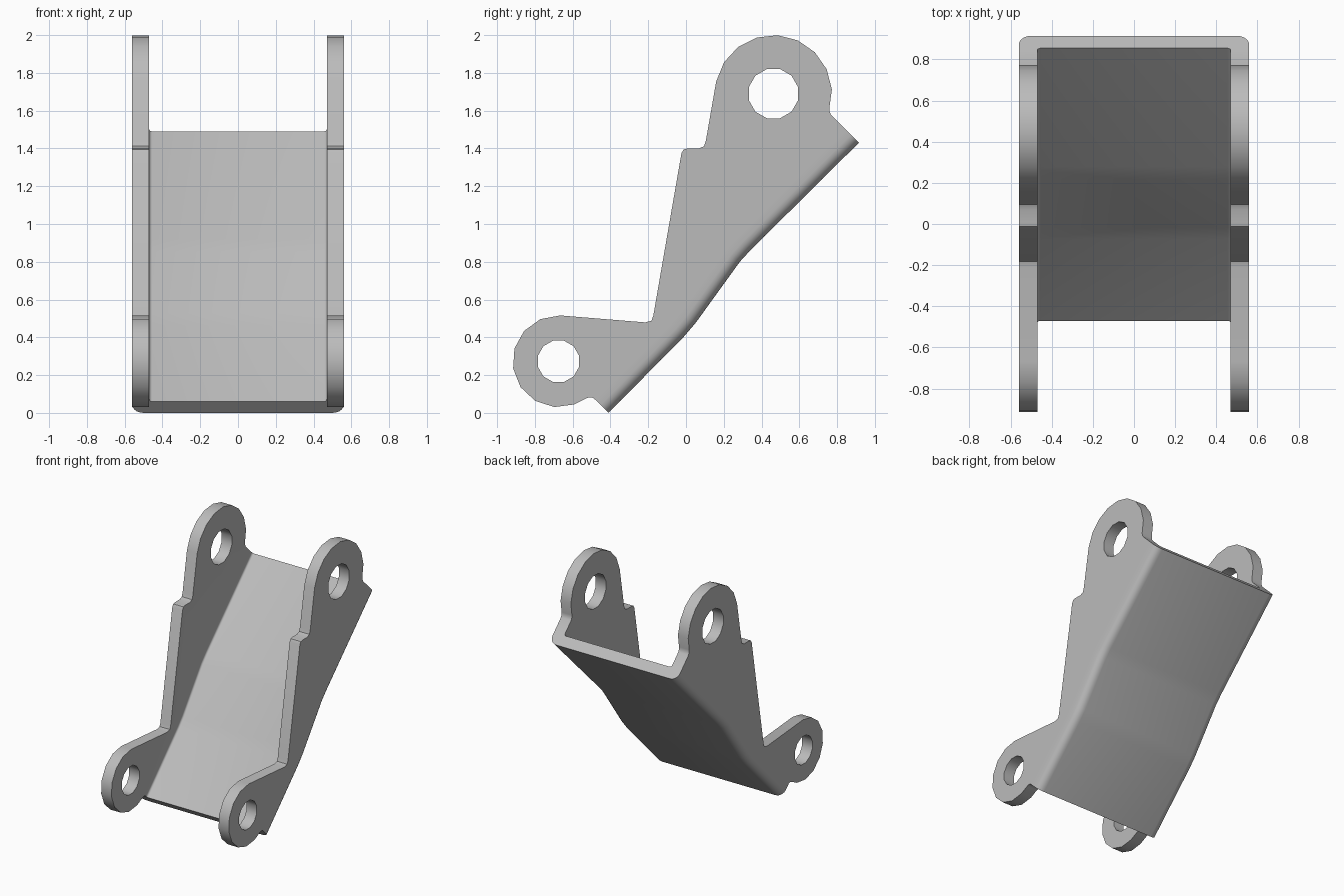
import bpy, bmesh
from math import cos, sin, radians
from mathutils import Vector

if "Cube" in bpy.data.objects:
    bpy.data.objects.remove(bpy.data.objects["Cube"])

XI, XO = 0.47, 0.56      # inner and outer side plate faces
T, D = 0.085, 0.10       # floor thickness, depth where floor meets the side plates


def arc(cx, cy, r, a0, a1, n):
    return [(cx + r * cos(radians(a0 + (a1 - a0) * i / n)),
             cy + r * sin(radians(a0 + (a1 - a0) * i / n))) for i in range(n + 1)]


# Outer back line of the folded floor (y, z), with softened bends
path = [Vector(p) for p in [(-0.41, 0), (-0.01, 0.405), (0.05, 0.475),
                            (0.285, 0.80), (0.34, 0.86), (0.915, 1.43)]]


def offset(d):
    """Path moved inwards by d, mitred at the bends."""
    normals = []
    for a, b in zip(path, path[1:]):
        t = (b - a).normalized()
        normals.append(Vector((-t.y, t.x)))
    out = []
    for i, p in enumerate(path):
        n1, n2 = normals[max(i - 1, 0)], normals[min(i, len(normals) - 1)]
        out.append(p + (n1 + n2) * (d / (1 + n1.dot(n2))))
    return out


bm = bmesh.new()

# Side plate outline: fold line, upper eye, stepped front edge, lower eye
fold = [tuple(p) for p in offset(D)]
outline = fold + [(0.768, 1.577), (0.76, 1.595), (0.759, 1.615)]
outline += arc(0.463, 1.69, 0.31, 4, 168, 8)
outline += [(0.105, 1.44), (0.095, 1.412), (0.07, 1.40), (0.01, 1.40),
            (-0.012, 1.395), (-0.024, 1.375), (-0.173, 0.515),
            (-0.183, 0.488), (-0.215, 0.479)]
outline += arc(-0.675, 0.273, 0.243, 88, 290, 8)
outline += [(-0.525, 0.078), (-0.508, 0.083), (-0.49, 0.079)]
holes = [arc(0.463, 1.69, 0.135, 15, 345, 11), arc(-0.675, 0.273, 0.113, 15, 345, 11)]

for s in (1, -1):
    layers = []
    for x in (s * XI, s * XO):
        loops, edges = [], []
        for pts in [outline] + holes:
            vs = [bm.verts.new((x, y, z)) for y, z in pts]
            edges += [bm.edges.new((vs[i - 1], vs[i])) for i in range(len(vs))]
            loops.append(vs)
        bmesh.ops.triangle_fill(bm, edges=edges, use_beauty=True, normal=(s, 0, 0))
        layers.append(loops)
    for k, (a, b) in enumerate(zip(*layers)):
        for i in range(len(a)):
            j = (i + 1) % len(a)
            if k == 0 and j and j < len(fold):
                continue              # open along the fold, joined to the floor
            bm.faces.new((a[i], a[j], b[j], b[i]))

# Floor cross-section (x, depth): rounded outer corners, small inner fillets
half = [(XO, D)] + arc(XO - 0.06, 0.06, 0.06, 0, -90, 5)
inner = [(XI - 0.015 + 0.015 * cos(radians(a)), D - 0.015 * sin(radians(a)))
         for a in (90, 60, 30, 0)]
section = half + [(-x, d) for x, d in reversed(half)]
section += [(-x, d) for x, d in reversed(inner)] + inner
n = len(section)
skip = {2 * len(half) - 1, n - 1}     # open where the side plates attach

rails = [[bm.verts.new((x, p.x, p.y)) for p in offset(d)] for x, d in section]
for i in range(n):
    if i not in skip:
        a, b = rails[i], rails[(i + 1) % n]
        for k in range(len(path) - 1):
            bm.faces.new((a[k], a[k + 1], b[k + 1], b[k]))
for k in (0, -1):
    bm.faces.new([r[k] for r in rails])

bmesh.ops.remove_doubles(bm, verts=bm.verts, dist=0.0005)
bmesh.ops.recalc_face_normals(bm, faces=bm.faces)

mesh = bpy.data.meshes.new("bracket")
bm.to_mesh(mesh)
bm.free()
grey = bpy.data.materials.new("plain grey")
grey.diffuse_color = (0.5, 0.5, 0.5, 1)
grey.use_nodes = True
grey.node_tree.nodes["Principled BSDF"].inputs["Base Color"].default_value = grey.diffuse_color
mesh.materials.append(grey)
obj = bpy.data.objects.new("bracket", mesh)
bpy.context.collection.objects.link(obj)
bpy.context.view_layer.objects.active = obj
obj.select_set(True)
bpy.ops.object.shade_smooth_by_angle(angle=radians(35))
